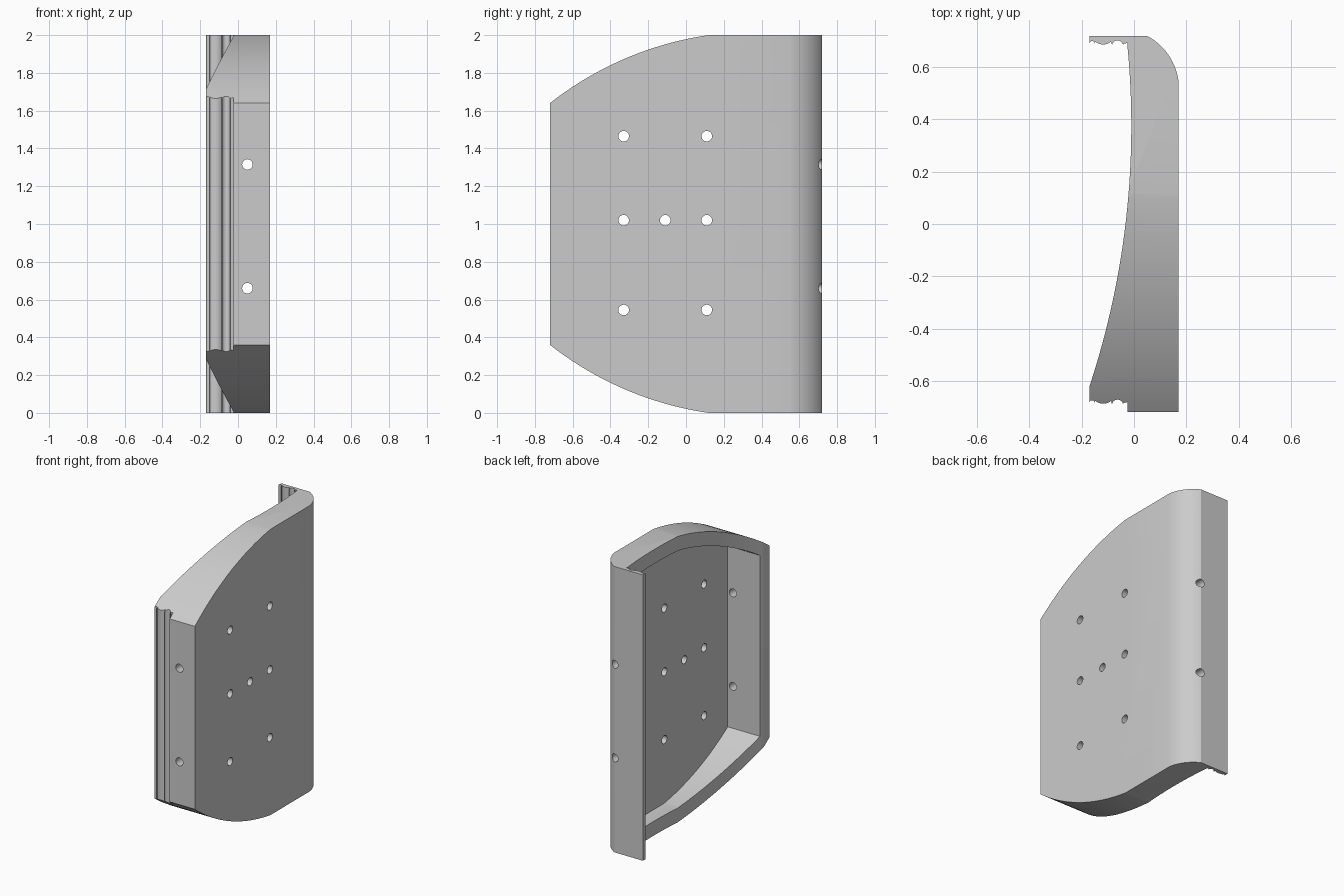
import bpy, bmesh, math
from mathutils import Vector, Matrix

cube = bpy.data.objects.get("Cube")
if cube:
    bpy.data.objects.remove(cube, do_unlink=True)

HOLE_RADIUS = 0.028
PLATE_INSIDE = 0.09
WALL_INSIDE = 0.59
RIM = 0.1


def arc(a, b, sagitta, n):
    """Points on a circular arc from a to b, bulging to the left of a->b."""
    a, b = Vector(a), Vector(b)
    chord = b - a
    half = chord.length / 2
    r = half * half / (2 * abs(sagitta)) + abs(sagitta) / 2
    side = math.copysign(1, sagitta)
    normal = Vector((-chord.y, chord.x)).normalized() * side
    centre = (a + b) / 2 - normal * (r - abs(sagitta))
    span = math.asin(half / r)
    along = chord.normalized()
    return [tuple(centre + normal * r * math.cos(t) + along * r * math.sin(t))
            for t in (span * (2 * i / n - 1) for i in range(n + 1))]


def prism(name, points, place, vec):
    """Extrude a closed 2D outline, mapped to 3D by place, along vec."""
    bm = bmesh.new()
    face = bm.faces.new([bm.verts.new(place(*p)) for p in points])
    ext = bmesh.ops.extrude_face_region(bm, geom=[face])
    verts = [v for v in ext["geom"] if isinstance(v, bmesh.types.BMVert)]
    bmesh.ops.translate(bm, verts=verts, vec=vec)
    bmesh.ops.recalc_face_normals(bm, faces=bm.faces)
    return to_object(name, bm)


def to_object(name, bm):
    mesh = bpy.data.meshes.new(name)
    bm.to_mesh(mesh)
    bm.free()
    obj = bpy.data.objects.new(name, mesh)
    bpy.context.collection.objects.link(obj)
    return obj


def boolean(target, cutter, operation):
    cutter.hide_render = True
    mod = target.modifiers.new(operation.title(), 'BOOLEAN')
    mod.operation, mod.solver, mod.object = operation, 'EXACT', cutter
    bpy.context.view_layer.objects.active = target
    bpy.ops.object.modifier_apply(modifier=mod.name)
    bpy.data.objects.remove(cutter, do_unlink=True)


def teeth(shift):
    """Interlocking lip profile, from the body step out to the lip tip."""
    pts = [(-0.025, 0.693), (-0.04, 0.69)]
    pts += arc((-0.042, 0.685), (-0.084, 0.685), -0.018, 8)   # large bead
    pts += arc((-0.088, 0.698), (-0.148, 0.698), 0.011, 8)    # groove
    pts += arc((-0.150, 0.690), (-0.17, 0.692), -0.0095, 6)   # small bead
    return [(x, y + shift) for x, y in pts]


# Horizontal section: back wall, rounded corner, flat side, lips, curved rim
section = [(-0.17, 0.72)]
section += arc((0.05, 0.72), (0.17, 0.55), 0.025, 12)
section += [(0.17, -0.72), (-0.025, -0.72)]
section += teeth(-1.375)
section += arc((-0.17, -0.62), (-0.025, 0.68), -0.068, 32)
section += teeth(0)
body = prism("cover_shell", section, lambda x, y: (x, y, 0), (0, 0, 2))

# Side outline: straight front edge, arched shoulders, level back
shoulder = arc((-0.72, 1.64), (0.12, 2.0), 0.06, 32)


def side_outline(inset, front, back):
    top = [(y, z - inset) for y, z in shoulder]
    top = [(front, top[0][1])] + top if front < top[0][0] else top
    top.append((back, 2 - inset))
    # Clip at the front line
    while top[1][0] <= front:
        top.pop(0)
    (y0, z0), (y1, z1) = top[0], top[1]
    if y0 < front:
        top[0] = (front, z0 + (z1 - z0) * (front - y0) / (y1 - y0))
    return top + [(y, 2 - z) for y, z in reversed(top)]


envelope = prism("envelope", side_outline(0, -0.72, 0.8),
                 lambda y, z: (-0.5, y, z), (1, 0, 0))
boolean(body, envelope, 'INTERSECT')

# Hollow interior, open on the rim side
cavity = prism("cavity", side_outline(RIM, -WALL_INSIDE, WALL_INSIDE),
               lambda y, z: (-0.5, y, z), (0.5 + PLATE_INSIDE, 0, 0))
boolean(body, cavity, 'DIFFERENCE')

# Screw holes through the flat side and both end walls
bm = bmesh.new()


def hole(centre, axis, depth):
    turn = Vector((0, 0, 1)).rotation_difference(Vector(axis)).to_matrix().to_4x4()
    bmesh.ops.create_cone(bm, cap_ends=True, segments=24, radius1=HOLE_RADIUS,
                          radius2=HOLE_RADIUS, depth=depth,
                          matrix=Matrix.Translation(centre) @ turn)


for z in (0.545, 1.02, 1.465):
    for y in (-0.33, 0.11):
        hole((0.14, y, z), (1, 0, 0), 0.2)
hole((0.14, -0.11, 1.02), (1, 0, 0), 0.2)
for z in (0.66, 1.315):
    for y in (-0.66, 0.66):
        hole((0.05, y, z), (0, 1, 0), 0.3)
boolean(body, to_object("hole_cutters", bm), 'DIFFERENCE')

# One plain grey material
grey = bpy.data.materials.new("light_grey")
grey.use_nodes = True
colour = (0.6, 0.6, 0.6, 1)
grey.diffuse_color = colour
grey.node_tree.nodes["Principled BSDF"].inputs["Base Color"].default_value = colour
body.data.materials.clear()
body.data.materials.append(grey)
for poly in body.data.polygons:
    poly.material_index = 0

bpy.ops.object.select_all(action='DESELECT')
body.select_set(True)
bpy.context.view_layer.objects.active = body
bpy.ops.object.shade_smooth_by_angle(angle=math.radians(30))
